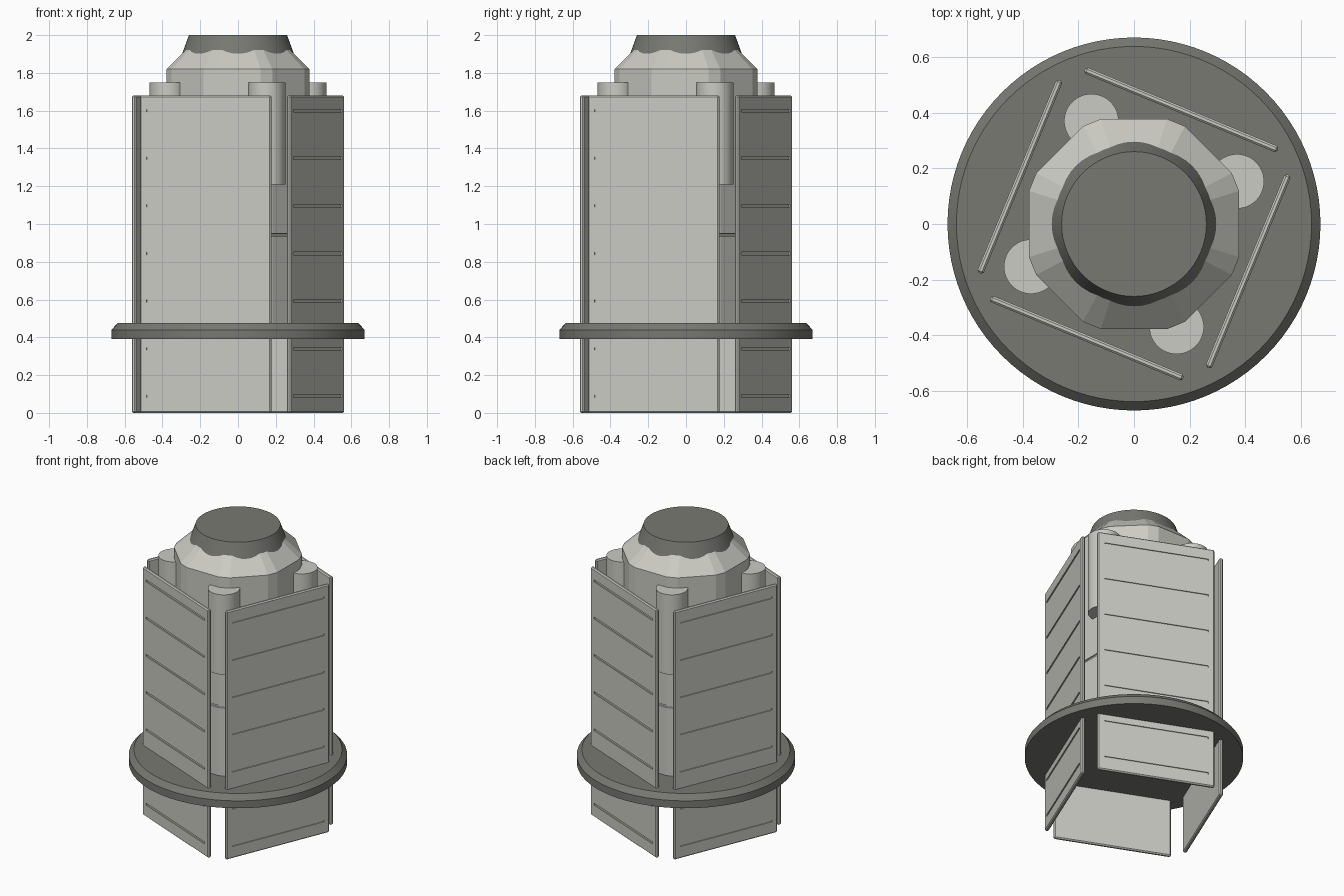
import bpy
import bmesh
from math import radians, sin, cos
from mathutils import Matrix

cube = bpy.data.objects.get("Cube")
if cube:
    bpy.data.objects.remove(cube, do_unlink=True)


def material(name, rgb):
    mat = bpy.data.materials.new(name)
    mat.use_nodes = True
    color = (*rgb, 1)
    mat.diffuse_color = color
    mat.node_tree.nodes["Principled BSDF"].inputs["Base Color"].default_value = color
    return mat


LIGHT = material("pale grey", (0.60, 0.60, 0.55))
DARK = material("dark grey", (0.19, 0.19, 0.17))


def add_object(name, bm, mat):
    bmesh.ops.recalc_face_normals(bm, faces=bm.faces)
    mesh = bpy.data.meshes.new(name)
    bm.to_mesh(mesh)
    bm.free()
    mesh.materials.append(mat)
    obj = bpy.data.objects.new(name, mesh)
    bpy.context.collection.objects.link(obj)
    return obj


def loft(name, outline, levels, mat):
    """Stack scaled copies of an outline at (scale, z) levels and cap the ends."""
    bm = bmesh.new()
    rings = [[bm.verts.new((x * s, y * s, z)) for x, y in outline] for s, z in levels]
    n = len(outline)
    for low, high in zip(rings, rings[1:]):
        for i in range(n):
            j = (i + 1) % n
            bm.faces.new((low[i], low[j], high[j], high[i]))
    bm.faces.new(rings[0][::-1])
    bm.faces.new(rings[-1])
    return add_object(name, bm, mat)


def circle(count):
    step = radians(360 / count)
    return [(cos(i * step), sin(i * step)) for i in range(count)]


def add_box(bm, size, center):
    mat = Matrix.Translation(center) @ Matrix.Diagonal((*size, 1))
    bmesh.ops.create_cube(bm, size=1, matrix=mat)


def smooth(obj):
    bpy.ops.object.select_all(action="DESELECT")
    obj.select_set(True)
    bpy.context.view_layer.objects.active = obj
    bpy.ops.object.shade_smooth_by_angle(angle=radians(30))


def four_times(obj, angle):
    """Place the object and three linked copies around the z axis."""
    base = obj.name
    for i in range(4):
        part = obj if i == 0 else obj.copy()
        if i:
            bpy.context.collection.objects.link(part)
        part.name = f"{base}_{i + 1}"
        part.rotation_euler.z = radians(angle + 90 * i)


# Central body: octagon with cut corners, a seam and a tapered shoulder
corners = [radians(22.5 + 45 * k + d) for k in range(8) for d in (-5, 5)]
outline = [(0.396 * cos(a), 0.396 * sin(a)) for a in corners]
loft("central_body", outline,
     [(1, 0.43), (1, 0.935), (0.98, 0.937), (0.98, 0.948), (1, 0.95),
      (1, 1.82), (0.68, 1.94)], LIGHT)

# Round cap on the shoulder
smooth(loft("top_cap", circle(64), [(0.307, 1.87), (0.26, 2.0)], DARK))

# Wide base disc with a bevelled rim
smooth(loft("base_disc", circle(96),
            [(0.67, 0.39), (0.67, 0.44), (0.638, 0.475)], DARK))

# Side cylinders set into the body
post = loft("side_cylinder", circle(40), [(0.098, 1.21), (0.098, 1.75)], LIGHT)
for v in post.data.vertices:
    v.co.x += 0.4
smooth(post)
four_times(post, 22.5)

# Flat outer panel with rounded edges
OFFSET, THICK, HEIGHT = 0.444, 0.024, 1.68
bm = bmesh.new()
add_box(bm, (0.75, THICK, HEIGHT), (0, -OFFSET, HEIGHT / 2))
bmesh.ops.bevel(bm, geom=bm.edges[:], offset=0.007, segments=1, affect="EDGES")
panel = add_object("outer_panel", bm, LIGHT)

# Seven horizontal grooves cut into the panel's outer face
bm = bmesh.new()
for i in range(7):
    add_box(bm, (0.67, 0.012, 0.014), (0, -OFFSET - THICK / 2, 0.088 + 0.252 * i))
cutter = add_object("groove_cutter", bm, LIGHT)
cutter.hide_render = True
cut = panel.modifiers.new("grooves", "BOOLEAN")
cut.operation = "DIFFERENCE"
cut.solver = "EXACT"
cut.object = cutter
bpy.context.view_layer.objects.active = panel
bpy.ops.object.modifier_apply(modifier=cut.name)
bpy.data.objects.remove(cutter, do_unlink=True)
four_times(panel, -22.5)
